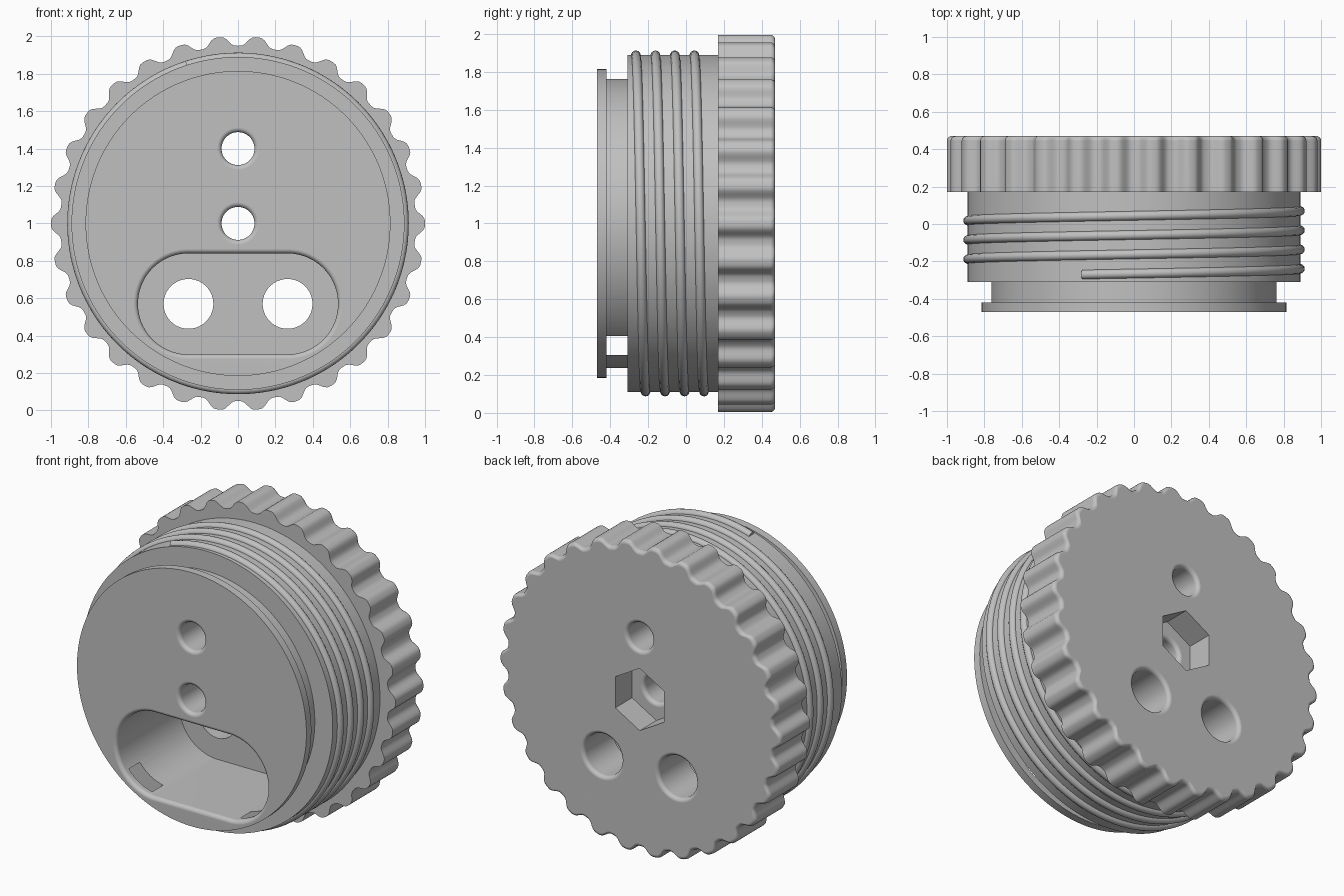
import bpy, bmesh
from math import sin, cos, pi, tau, radians

cube = bpy.data.objects.get("Cube")
if cube:
    bpy.data.objects.remove(cube, do_unlink=True)

grey = bpy.data.materials.new("plain_grey")
grey.use_nodes = True
GREY = (0.53, 0.53, 0.53, 1)
grey.diffuse_color = GREY
grey.node_tree.nodes["Principled BSDF"].inputs["Base Color"].default_value = GREY

AXIS_Z = 1.0
FRONT, SEAM, BACK = -0.47, 0.17, 0.47
TEETH = 30


def loft(name, rings):
    """Skin a closed solid through rings of equal point count."""
    bm = bmesh.new()
    rows = [[bm.verts.new(p) for p in ring] for ring in rings]
    for a, b in zip(rows, rows[1:]):
        for i in range(len(a)):
            j = (i + 1) % len(a)
            bm.faces.new((a[i], a[j], b[j], b[i]))
    bm.faces.new(rows[0])
    bm.faces.new(rows[-1])
    bmesh.ops.recalc_face_normals(bm, faces=bm.faces)
    mesh = bpy.data.meshes.new(name)
    bm.to_mesh(mesh)
    bm.free()
    mesh.materials.append(grey)
    obj = bpy.data.objects.new(name, mesh)
    bpy.context.collection.objects.link(obj)
    return obj


def activate(obj):
    bpy.ops.object.select_all(action='DESELECT')
    obj.select_set(True)
    bpy.context.view_layer.objects.active = obj


def rounding(size, steps=5):
    """Depth and sideways offset pairs along a quarter-round edge."""
    angles = [pi / 2 * k / steps for k in range(steps + 1)]
    return [(size * (1 - cos(t)), size * (1 - sin(t))) for t in angles]


def disc_ring(y, radius, grip=0.0):
    """Circle about the main axis, scalloped when grip is above zero."""
    ring = []
    for i in range(480):
        a = tau * i / 480
        t = (1 + cos(TEETH * (a - pi / 2))) / 2
        r = radius - grip * t * t * (3 - 2 * t)
        ring.append((r * cos(a), y, AXIS_Z + r * sin(a)))
    return ring


def slot_ring(x, y, z, half, radius, n=32):
    """Stadium outline; a circle when half is zero."""
    ring = []
    for side in (1, -1):
        for k in range(n):
            a = (k + 0.5) / n * pi - pi / 2
            ring.append((x + side * (half + radius * cos(a)), y, z + side * radius * sin(a)))
    return ring


def drill(x, z, half, radius, start, end, round_start=0.0, round_end=0.0):
    """Cutter running along y with optional rounded mouths."""
    stack = [(start, 0)]
    if round_start:
        stack = [(start - 0.05, round_start)]
        stack += [(start + d, off) for d, off in rounding(round_start)]
    if round_end:
        stack += [(end - d, off) for d, off in reversed(rounding(round_end))]
        stack.append((end + 0.05, round_end))
    else:
        stack.append((end, 0))
    return loft("cutter", [slot_ring(x, y, z, half, radius + off) for y, off in stack])


# Main body: front flange, groove, barrel and scalloped grip
rings = [disc_ring(y, r) for y, r in
         ((FRONT, 0.815), (-0.42, 0.815), (-0.42, 0.763), (-0.31, 0.763), (-0.31, 0.89), (SEAM, 0.89))]
rings.append(disc_ring(SEAM, 1.0, 0.05))
for depth, off in reversed(rounding(0.025)):
    rings.append(disc_ring(BACK - depth, 1.0 - off, 0.05))
body = loft("cap_body", rings)

# Cutters: pocket, its two ports, upper hole, centre hole and hex recess
HEX_FLOOR = 0.30
cutters = [
    drill(0, 0.57, 0.265, 0.27, FRONT, SEAM, round_start=0.025),
    drill(0, 1.4, 0, 0.088, FRONT, BACK, 0.025, 0.025),
    drill(0, AXIS_Z, 0, 0.088, FRONT, HEX_FLOOR, 0.025, 0.025),
]
for side in (-1, 1):
    cutters.append(drill(side * 0.265, 0.57, 0, 0.133, 0.1, BACK, round_end=0.025))
hexagon = [(0.2 * sin(k * pi / 3), 0.2 * cos(k * pi / 3)) for k in range(6)]
cutters.append(loft("cutter", [[(x, y, AXIS_Z + z) for x, z in hexagon]
                               for y in (HEX_FLOOR, BACK + 0.1)]))

activate(body)
for cutter in cutters:
    mod = body.modifiers.new("cut", 'BOOLEAN')
    mod.operation = 'DIFFERENCE'
    mod.solver = 'EXACT'
    mod.object = cutter
    bpy.ops.object.modifier_apply(modifier=mod.name)
    bpy.data.objects.remove(cutter, do_unlink=True)

# Helical thread, winding clockwise from near the top
PITCH, RADIUS, TUBE, PER_TURN = 0.103, 0.888, 0.025, 96
first, last = -18 / 360, 3.5
count = int((last - first) * PER_TURN)
coil = []
for i in range(count + 1):
    turn = first + (last - first) * i / count
    a = turn * tau
    y = -0.265 + PITCH * turn
    ring = []
    for k in range(14):
        b = tau * k / 14
        r = RADIUS + TUBE * cos(b)
        ring.append((r * sin(a), y + TUBE * sin(b), AXIS_Z + r * cos(a)))
    coil.append(ring)
thread = loft("screw_thread", coil)

# Smooth the round surfaces and keep the flats clean
for obj in (body, thread):
    activate(obj)
    bpy.ops.object.shade_smooth_by_angle(angle=radians(32))
    mod = obj.modifiers.new("clean_normals", 'WEIGHTED_NORMAL')
    mod.keep_sharp = True
